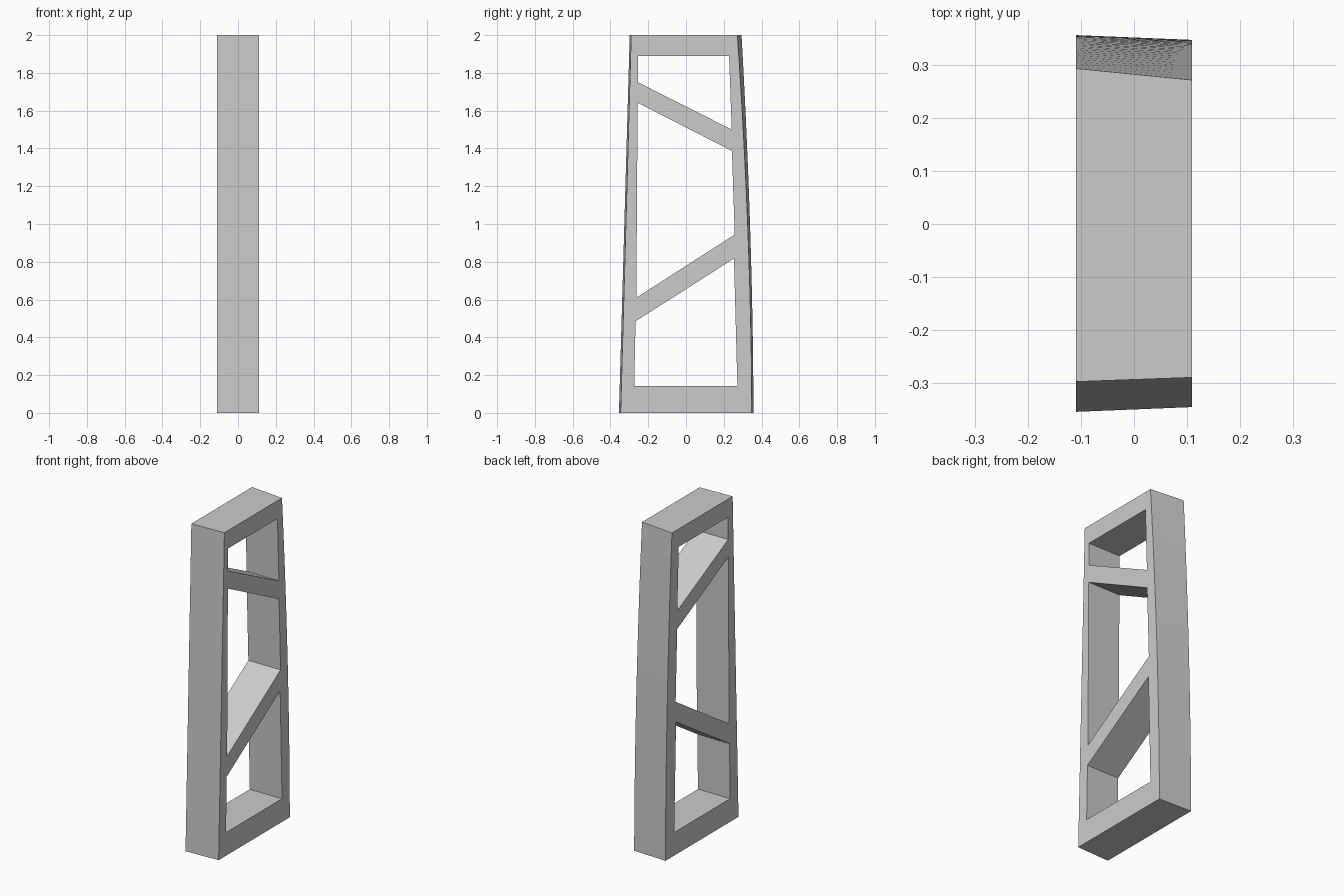
import bpy, bmesh, math

if "Cube" in bpy.data.objects:
    bpy.data.objects.remove(bpy.data.objects["Cube"])

HALF_W = 0.11   # half thickness along x
HEIGHT = 2.0
STEPS = 24      # segments of the curved back edge

grey = bpy.data.materials.new("light grey")
grey.diffuse_color = (0.6, 0.6, 0.6, 1)
grey.use_nodes = True
grey.node_tree.nodes["Principled BSDF"].inputs["Base Color"].default_value = grey.diffuse_color

# Openings in (y, z), left between the two slanted braces
OPENINGS = [
    [(-0.254, 1.889), (0.228, 1.889), (0.242, 1.50), (-0.254, 1.75)],
    [(-0.256, 1.642), (0.243, 1.387), (0.258, 0.944), (-0.263, 0.61)],
    [(-0.267, 0.485), (0.254, 0.817), (0.272, 0.143), (-0.274, 0.143)],
]


def outline(front_low, front_top, back_low, back_top):
    """Tapered silhouette with a straight front and a bowed back."""
    pts = [(front_top, HEIGHT), (front_low, 0.0)]
    for i in range(STEPS + 1):
        t = i / STEPS
        pts.append((back_low + (back_top - back_low) * t ** 1.8, HEIGHT * t))
    return pts


bm = bmesh.new()


def side(x, loops):
    """Fill one flat side, leaving the openings free."""
    rings, edges = [], []
    for loop in loops:
        ring = [bm.verts.new((x, y, z)) for y, z in loop]
        edges += [bm.edges.new((ring[i - 1], ring[i])) for i in range(len(ring))]
        rings.append(ring)
    bmesh.ops.triangle_fill(bm, edges=edges, use_beauty=True, normal=(1, 0, 0))
    return rings


# The two sides differ slightly, so the frame narrows towards +x
left = side(-HALF_W, [outline(-0.355, -0.298, 0.357, 0.294)] + OPENINGS)
right = side(HALF_W, [outline(-0.346, -0.290, 0.348, 0.272)] + OPENINGS)

# Outer walls and the inner walls of each opening
for a, b in zip(left, right):
    for i in range(len(a)):
        bm.faces.new((a[i - 1], a[i], b[i], b[i - 1]))

bmesh.ops.recalc_face_normals(bm, faces=bm.faces)
mesh = bpy.data.meshes.new("braced_frame")
bm.to_mesh(mesh)
bm.free()
mesh.materials.append(grey)
frame = bpy.data.objects.new("braced_frame", mesh)
bpy.context.collection.objects.link(frame)

# Smooth the bowed back while keeping the corners sharp
bpy.context.view_layer.objects.active = frame
frame.select_set(True)
bpy.ops.object.shade_smooth_by_angle(angle=math.radians(20))
